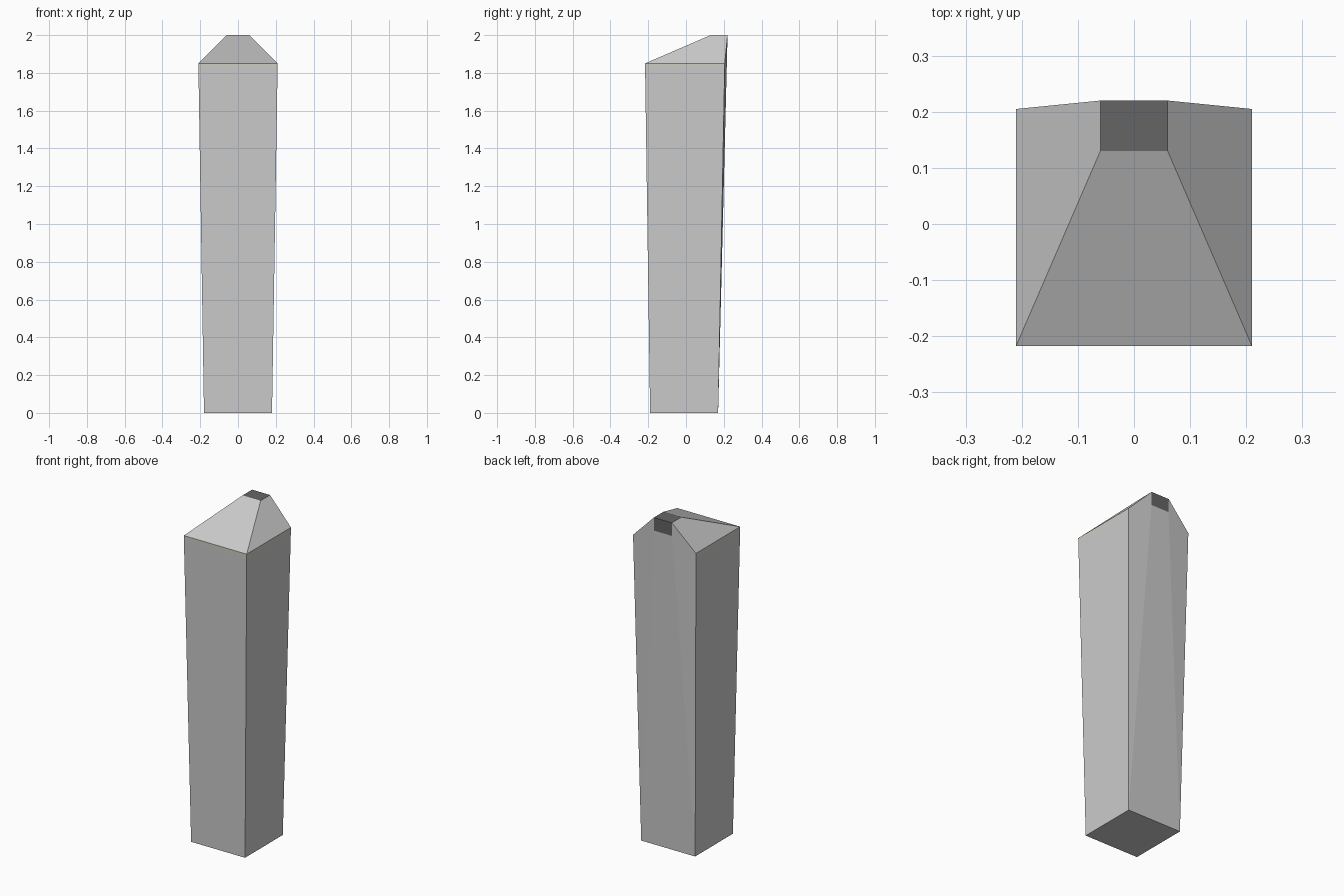
import bpy, bmesh

if "Cube" in bpy.data.objects:
    bpy.data.objects.remove(bpy.data.objects["Cube"])


def material(name, rgb):
    m = bpy.data.materials.new(name)
    m.diffuse_color = (*rgb, 1)
    m.use_nodes = True
    m.node_tree.nodes["Principled BSDF"].inputs["Base Color"].default_value = m.diffuse_color
    return m


def make(name, build, mat=None):
    bm = bmesh.new()
    build(bm)
    me = bpy.data.meshes.new(name)
    bm.to_mesh(me)
    bm.free()
    ob = bpy.data.objects.new(name, me)
    bpy.context.collection.objects.link(ob)
    if mat:
        me.materials.append(mat)


def pair(bm, x, y, z):
    """Mirrored vertices: left, right."""
    return [bm.verts.new((s * x, y, z)) for s in (-1, 1)]


def sides(bm, front0, back0, front1, back1):
    """Front, left and right walls between two levels."""
    bm.faces.new((front0[0], front0[1], front1[1], front1[0]))
    bm.faces.new((front0[1], back0[1], back1[1], front1[1]))
    bm.faces.new((back0[0], front0[0], front1[0], back1[0]))


# Tapered pillar with folded back
def pillar(bm):
    f0, b0 = pair(bm, 0.18, -0.19, 0), pair(bm, 0.18, 0.17, 0)
    f1, b1 = pair(bm, 0.2095, -0.2165, 1.822), pair(bm, 0.2095, 0.2045, 1.822)
    b2 = pair(bm, 0.21, 0.205, 1.85)
    low, top = pair(bm, 0.06, 0.218, 1.92), pair(bm, 0.06, 0.22, 2)
    bm.faces.new((f0[0], b0[0], b0[1], f0[1]))
    sides(bm, f0, b0, f1, b1)
    bm.faces.new((b0[1], b0[0], low[0], low[1]))
    bm.faces.new((b0[1], low[1], top[1], b2[1], b1[1]))
    bm.faces.new((b0[0], b1[0], b2[0], top[0], low[0]))


# Thin trim under the roof
def trim(bm):
    sides(bm, pair(bm, 0.2095, -0.2165, 1.822), pair(bm, 0.2095, 0.2045, 1.822),
          pair(bm, 0.21, -0.217, 1.85), pair(bm, 0.21, 0.205, 1.85))


# Sloping roof
def roof(bm):
    sides(bm, pair(bm, 0.21, -0.217, 1.85), pair(bm, 0.21, 0.205, 1.85),
          pair(bm, 0.06, 0.13, 2), pair(bm, 0.06, 0.22, 2))


# Dark cap on the top and upper back
def cap(bm):
    f, b, low = pair(bm, 0.06, 0.13, 2), pair(bm, 0.06, 0.22, 2), pair(bm, 0.06, 0.218, 1.92)
    bm.faces.new((f[0], f[1], b[1], b[0]))
    bm.faces.new((b[0], b[1], low[1], low[0]))


make("pillar", pillar)
make("trim", trim, material("trim_grey", (0.62, 0.62, 0.57)))
make("roof", roof)
make("cap", cap, material("cap_dark", (0.13, 0.13, 0.13)))
